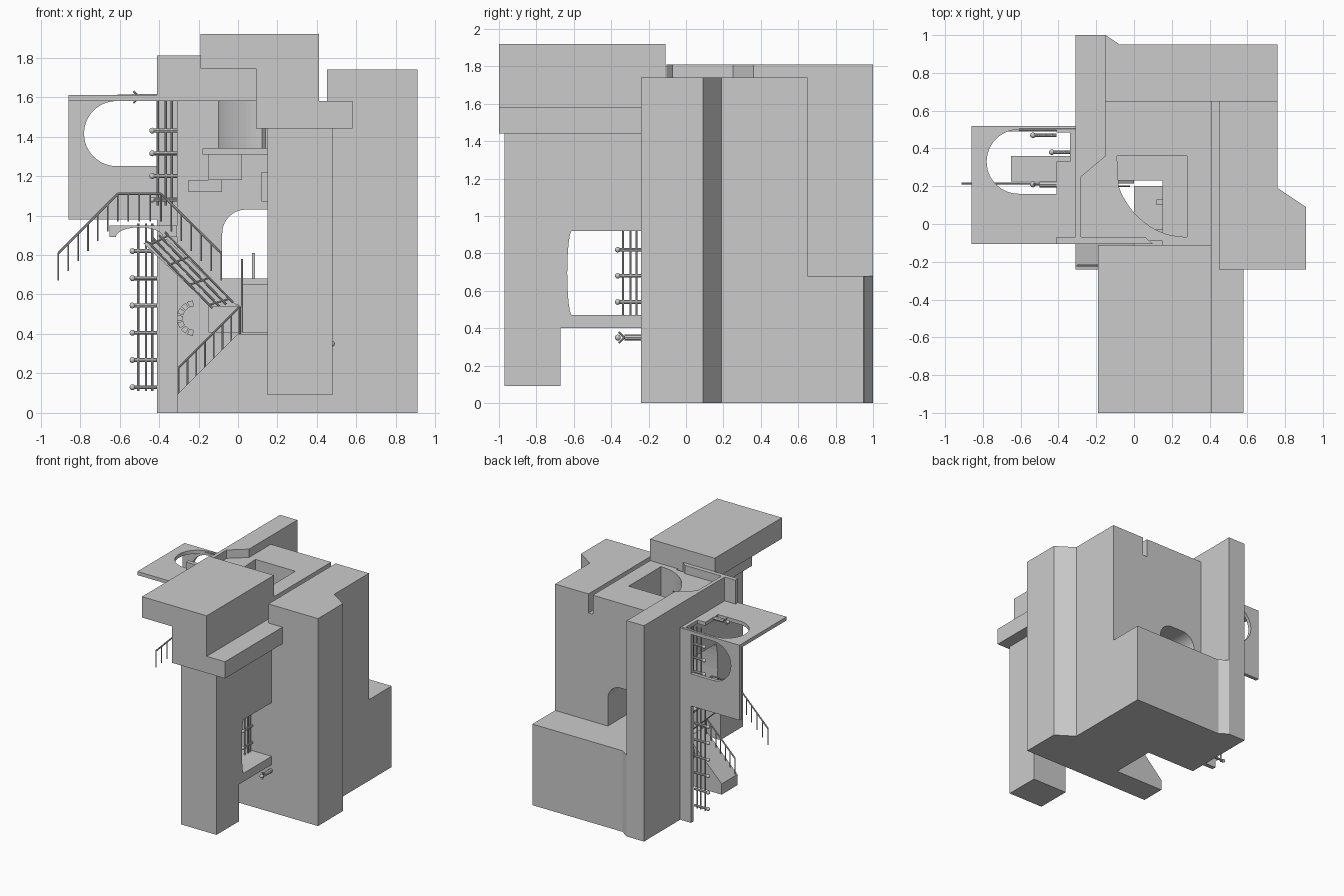
import bpy, bmesh, math
from mathutils import Vector

if "Cube" in bpy.data.objects:
    bpy.data.objects.remove(bpy.data.objects["Cube"])


def prism(name, pts, axis, a, b):
    """Extrude a 2D outline along an axis from a to b."""
    put = {'x': lambda p, t: (t, p[0], p[1]),
           'y': lambda p, t: (p[0], t, p[1]),
           'z': lambda p, t: (p[0], p[1], t)}[axis]
    bm = bmesh.new()
    lo = [bm.verts.new(put(p, a)) for p in pts]
    hi = [bm.verts.new(put(p, b)) for p in pts]
    bm.faces.new(lo)
    bm.faces.new(hi)
    n = len(pts)
    for i in range(n):
        bm.faces.new((lo[i], lo[(i + 1) % n], hi[(i + 1) % n], hi[i]))
    bmesh.ops.recalc_face_normals(bm, faces=bm.faces)
    me = bpy.data.meshes.new(name)
    bm.to_mesh(me)
    bm.free()
    ob = bpy.data.objects.new(name, me)
    bpy.context.collection.objects.link(ob)
    return ob


def box(name, x0, x1, y0, y1, z0, z1):
    return prism(name, [(x0, y0), (x1, y0), (x1, y1), (x0, y1)], 'z', z0, z1)


def cut(ob, cutter):
    m = ob.modifiers.new('cut', 'BOOLEAN')
    m.operation, m.solver, m.object = 'DIFFERENCE', 'EXACT', cutter
    bpy.context.view_layer.objects.active = ob
    bpy.ops.object.modifier_apply(modifier=m.name)
    bpy.data.objects.remove(cutter)


def arc(cx, cy, r, a0, a1, n=16, ry=None):
    ry = ry or r
    return [(cx + r * math.cos(math.radians(a0 + (a1 - a0) * i / n)),
             cy + ry * math.sin(math.radians(a0 + (a1 - a0) * i / n))) for i in range(n + 1)]


def rod(name, p, q, r=0.006):
    p, q = Vector(p), Vector(q)
    bpy.ops.mesh.primitive_cylinder_add(vertices=8, radius=r, depth=(q - p).length, location=(p + q) / 2)
    ob = bpy.context.object
    ob.name = name
    ob.rotation_euler = (q - p).to_track_quat('Z', 'Y').to_euler()
    return ob


def ball(name, loc, r):
    bpy.ops.mesh.primitive_uv_sphere_add(segments=10, ring_count=6, radius=r, location=loc)
    bpy.context.object.name = name
    bpy.ops.object.shade_smooth()


# skylight outline shared by the roof and the main block
sky = [(-0.09, 0.36), (0.28, 0.36), (0.28, -0.07)] + arc(0.28, 0.36, 0.39, 262, 202, 14, 0.43)[1:]

# main tower with right wing, back core, slot, archway and skylight
main = prism('main_tower', [(0.15, -0.24), (0.91, -0.24), (0.91, 0.09), (0.76, 0.19), (0.76, 0.65),
                            (-0.2, 0.65), (-0.2, 0.36), (0.15, 0.36)], 'z', 0, 1.74)
cut(main, box('slot_cutter', 0.41, 0.45, -0.5, 0.8, 1.58, 1.9))
arch = [(-0.08, 0.68), (0.27, 0.68)] + arc(0.15, 0.91, 0.12, 0, 90, 10) + arc(0.04, 0.91, 0.12, 90, 180, 10)
cut(main, prism('arch_cutter', arch, 'y', 0.3, 0.8))
cut(main, prism('skylight_cutter', sky, 'z', 1.34, 1.9))

# sideways arched niche in the core face, ringed with stones
cut(main, prism('niche_cutter', [(0.0, 0.41), (0.0, 0.55)] + arc(-0.15, 0.48, 0.07, 90, 270, 10), 'y', 0.3, 0.42))
for i in range(7):
    a = 95 + i * 25
    stone = arc(-0.22, 0.48, 0.09, a, a + 20, 2) + arc(-0.22, 0.48, 0.06, a + 20, a, 2)
    prism('niche_stone', stone, 'y', 0.32, 0.362)

# low rear block and tall side wall
box('rear_block', -0.16, 0.76, 0.6, 0.95, 0, 0.68)
box('side_wall', -0.31, -0.15, 0.36, 1.0, 0, 1.81)
prism('wall_buttress', [(-0.15, 1.0), (-0.08, 0.953), (-0.08, 0.9), (-0.15, 0.9)], 'z', 0, 0.68)

# parapet and roof bridging the open stairwell
prism('parapet', [(-0.31, 0.36), (-0.15, 0.36), (-0.28, 0.25), (-0.28, -0.07), (0.06, -0.07), (0.1, -0.105),
                  (-0.41, -0.105), (-0.41, -0.07), (-0.31, -0.07)], 'z', 1.58, 1.81)
roof = prism('roof', [(-0.29, -0.09), (0.15, -0.09), (0.15, 0.36), (-0.16, 0.36), (-0.29, 0.25)], 'z', 1.58, 1.74)
cut(roof, prism('roof_cutter', sky[:1] + [(0.28, 0.37)] + sky[1:], 'z', 1.4, 1.9))

# curved light well, ledge and brackets hanging below the roof
inner = [p for p in sky[2:] if p[0] < 0.16]
outer = [(x - 0.02, y - 0.02) for x, y in inner]
prism('light_well', inner + outer[::-1], 'z', 1.34, 1.58)
box('well_ledge', -0.18, 0.15, 0.23, 0.36, 1.31, 1.34)
box('well_bracket', -0.15, 0.02, 0.27, 0.36, 1.18, 1.31)
box('lower_bracket', -0.25, -0.08, 0.3, 0.36, 1.12, 1.18)
box('small_window', 0.12, 0.15, 0.1, 0.13, 1.07, 1.22)

# overhanging front slab
prism('front_slab', [(-0.19, 1.92), (0.41, 1.92), (0.41, 1.58), (0.58, 1.58), (0.58, 1.44),
                     (0.09, 1.44), (0.09, 1.745), (-0.19, 1.745)], 'y', -1.0, -0.11)

# front pier with open bay and shelf
bay = arc(-0.61, 0.695, 0.025, 90, 270, 12, 0.225)
prism('front_pier', [(-0.97, 0.09), (-0.97, 1.45), (-0.24, 1.45), (-0.24, 0.92)] + bay +
      [(-0.24, 0.47), (-0.24, 0.4), (-0.67, 0.4), (-0.67, 0.09)], 'x', 0.15, 0.48)

# side fin, and the two panels with round-ended openings
box('side_fin', -0.41, -0.31, 0.485, 0.52, 0, 1.61)
back = box('upright_panel', -0.86, -0.41, 0.49, 0.52, 0.98, 1.6)
cut(back, prism('upright_cutter', [(-0.41, 1.25), (-0.41, 1.58)] + arc(-0.615, 1.415, 0.165, 90, 270, 24),
                'y', 0.4, 0.6))
top = box('flat_panel', -0.86, -0.31, -0.105, 0.52, 1.58, 1.61)
cut(top, prism('flat_cutter', [(-0.34, 0.33), (-0.34, 0.5), ] + arc(-0.61, 0.33, 0.17, 90, 270, 24)
               + [(-0.41, 0.16), (-0.41, 0.33)], 'z', 1.5, 1.7))


# ladders: rungs stick out from a wall, three upright bars pass through
def ladder(name, base, out, zs, z0, z1):
    base, out = Vector(base), Vector(out)
    for z in zs:
        h = Vector((0, 0, z))
        rod(name + '_rung', base + h, base + out + h, 0.01)
        ball(name + '_knob', base + out + h, 0.015)
    for f in (0.2, 0.45, 0.77):
        p = base + out * f
        rod(name + '_bar', p + Vector((0, 0, z0)), p + Vector((0, 0, z1)))


ladder('lower_ladder', (-0.41, 0.47, 0), (-0.125, 0, 0), [0.13 + 0.138 * i for i in range(6)], 0.11, 0.96)
ladder('upper_ladder', (-0.31, 0.38, 0), (-0.125, 0, 0), [1.08, 1.2, 1.315, 1.43], 1.05, 1.58)
ladder('front_ladder', (0.3, -0.24, 0), (0, -0.125, 0), [0.54, 0.68, 0.82], 0.47, 0.92)

# solid lower stair ramp, landing and upper flight
prism('lower_stair', [(-0.31, 0), (0.15, 0), (0.15, 0.4), (0.0, 0.4), (-0.31, 0.09)], 'y', -0.24, -0.03)
box('landing', 0.0, 0.15, -0.03, 0.2, 0.39, 0.41)
box('tunnel_step', 0.02, 0.15, 0.3, 0.36, 0.41, 0.65)
prism('upper_stair', [(0.0, 0.54), (-0.14, 0.54), (-0.48, 0.86), (-0.36, 0.88)], 'y', 0.215, 0.3)
rod('landing_post', (0.02, 0.0, 0.4), (0.02, 0.0, 0.78))
box('doorway_post', 0.07, 0.085, 0.4, 0.43, 0.68, 0.81)

# arched bridge landing
prism('bridge', [(-0.31, 0.95), (-0.65, 0.95), (-0.65, 0.89), (-0.62, 0.89)] +
      arc(-0.5, 0.89, 0.12, 180, 0, 12, 0.05)[1:] + [(-0.31, 0.89)], 'y', 0.225, 0.36)


# railings: a top rail along a path with hanging posts
def railing(name, path, y, drop, step=0.037):
    for (x0, z0), (x1, z1) in zip(path, path[1:]):
        rod(name + '_rail', (x0, y, z0), (x1, y, z1), 0.006)
        n = max(1, round(abs(x1 - x0) / step))
        for i in range(n + 1):
            t = i / n
            x, z = x0 + (x1 - x0) * t, z0 + (z1 - z0) * t
            rod(name + '_post', (x, y, z), (x, y, z - drop), 0.004)


railing('bridge_railing', [(-0.91, 0.81), (-0.61, 1.11), (-0.39, 1.11), (-0.085, 0.81)], 0.215, 0.14, 0.05)
railing('lower_railing', [(-0.3, 0.23), (0.01, 0.54)], -0.22, 0.14, 0.045)
for i in range(4):
    rod('upper_stair_rail', (-0.46 + 0.03 * i, 0.2, 0.88 + 0.015 * i - 0.01),
        (-0.13 + 0.035 * i, 0.2, 0.53 + 0.01 * i), 0.005)
for t in (0.05, 0.35, 0.65, 0.95):
    rod('upper_stair_post', (-0.46 + 0.33 * t, 0.2, 0.87 - 0.34 * t), (-0.37 + 0.345 * t, 0.2, 0.915 - 0.355 * t), 0.004)


# tiny people: body, head and two arms along a direction
def person(name, p, d):
    p, d = Vector(p), Vector(d).normalized()
    side = Vector((0, 0, 1)) if abs(d.z) < 0.5 else Vector((1, 0, 0))
    rod(name + '_body', p, p + d * 0.09, 0.016)
    ball(name + '_head', p + d * 0.125, 0.016)
    for s in (-1, 1):
        rod(name + '_arm', p + d * 0.09, p + d * 0.12 + side * 0.03 * s, 0.005)


person('pier_person', (0.475, -0.24, 0.35), (0, -1, 0))
person('panel_person', (-0.41, 0.21, 1.6), (-1, 0, 0))
rod('panel_pole', (-0.61, 0.505, 1.605), (-0.31, 0.505, 1.605), 0.009)
